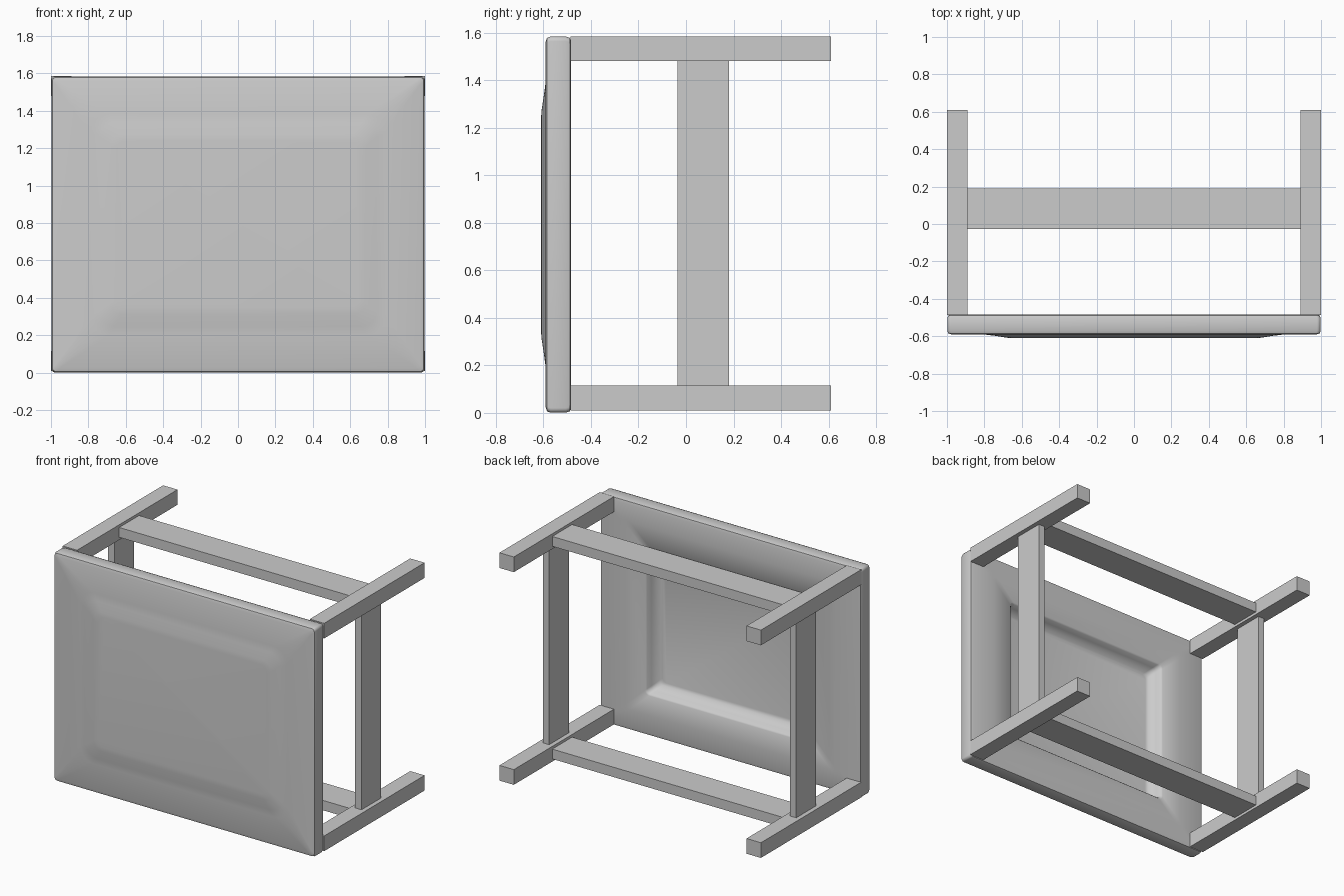
import bpy, bmesh, math

if "Cube" in bpy.data.objects:
    bpy.data.objects.remove(bpy.data.objects["Cube"])

CZ = 0.7925   # mid height of the model


def box(name, x0, x1, y0, y1, z0, z1):
    bm = bmesh.new()
    bmesh.ops.create_cube(bm, size=1)
    for v in bm.verts:
        v.co.x = (x0 + x1) / 2 + v.co.x * (x1 - x0)
        v.co.y = (y0 + y1) / 2 + v.co.y * (y1 - y0)
        v.co.z = (z0 + z1) / 2 + v.co.z * (z1 - z0)
    return finish(name, bm)


def finish(name, bm):
    bmesh.ops.recalc_face_normals(bm, faces=bm.faces)
    me = bpy.data.meshes.new(name)
    bm.to_mesh(me)
    bm.free()
    ob = bpy.data.objects.new(name, me)
    bpy.context.collection.objects.link(ob)
    return ob


def rounded_ring(bm, hx, hz, r, y, steps=6):
    ring = []
    for i, (sx, sz) in enumerate([(1, 1), (-1, 1), (-1, -1), (1, -1)]):
        for k in range(steps + 1):
            a = math.radians(90 * (i + k / steps))
            ring.append(bm.verts.new((sx * (hx - r) + r * math.cos(a), y,
                                      CZ + sz * (hz - r) + r * math.sin(a))))
    return ring


# Padded seat: rounded rectangles (half width, half height, corner radius, y),
# from the recess floor at the back, round the rim, to the front pad
profile = [
    (0.585, 0.445, 0.03, -0.580),
    (0.605, 0.465, 0.03, -0.574),
    (0.635, 0.495, 0.03, -0.530),
    (0.645, 0.505, 0.03, -0.496),
    (0.655, 0.515, 0.03, -0.488),
    (0.800, 0.650, 0.03, -0.484),
    (0.975, 0.768, 0.02, -0.484),
    (0.993, 0.786, 0.02, -0.489),
    (0.998, 0.7915, 0.02, -0.505),
    (0.998, 0.7915, 0.02, -0.570),
    (0.993, 0.786, 0.02, -0.585),
    (0.975, 0.768, 0.02, -0.591),
    (0.790, 0.590, 0.10, -0.592),
    (0.740, 0.545, 0.08, -0.598),
    (0.680, 0.480, 0.06, -0.608),
    (0.645, 0.450, 0.05, -0.610),
]
bm = bmesh.new()
rings = [rounded_ring(bm, *p) for p in profile]
for a, b in zip(rings, rings[1:]):
    n = len(a)
    for i in range(n):
        j = (i + 1) % n
        bm.faces.new((a[i], a[j], b[j], b[i]))
bm.faces.new(rings[0])
bm.faces.new(rings[-1])
seat = finish("padded_seat", bm)
bpy.context.view_layer.objects.active = seat
seat.select_set(True)
bpy.ops.object.shade_smooth_by_angle(angle=math.radians(40))

# Four square legs
for side, x0, x1 in (("left", -1.0, -0.89), ("right", 0.89, 1.0)):
    for level, z0, z1 in (("lower", 0.01, 0.115), ("upper", 1.48, 1.585)):
        box(f"{side}_{level}_leg", x0, x1, -0.487, 0.61, z0, z1)

# Side rails joining the legs of each side
for side, s in (("left", -1), ("right", 1)):
    box(f"{side}_side_rail", s * 0.945 - 0.024, s * 0.945 + 0.024,
        -0.035, 0.18, 0.115, 1.48)

# Long rails joining left and right legs
for level, zc in (("lower", 0.0625), ("upper", 1.5325)):
    box(f"{level}_long_rail", -0.89, 0.89, -0.027, 0.19, zc - 0.034, zc + 0.034)
